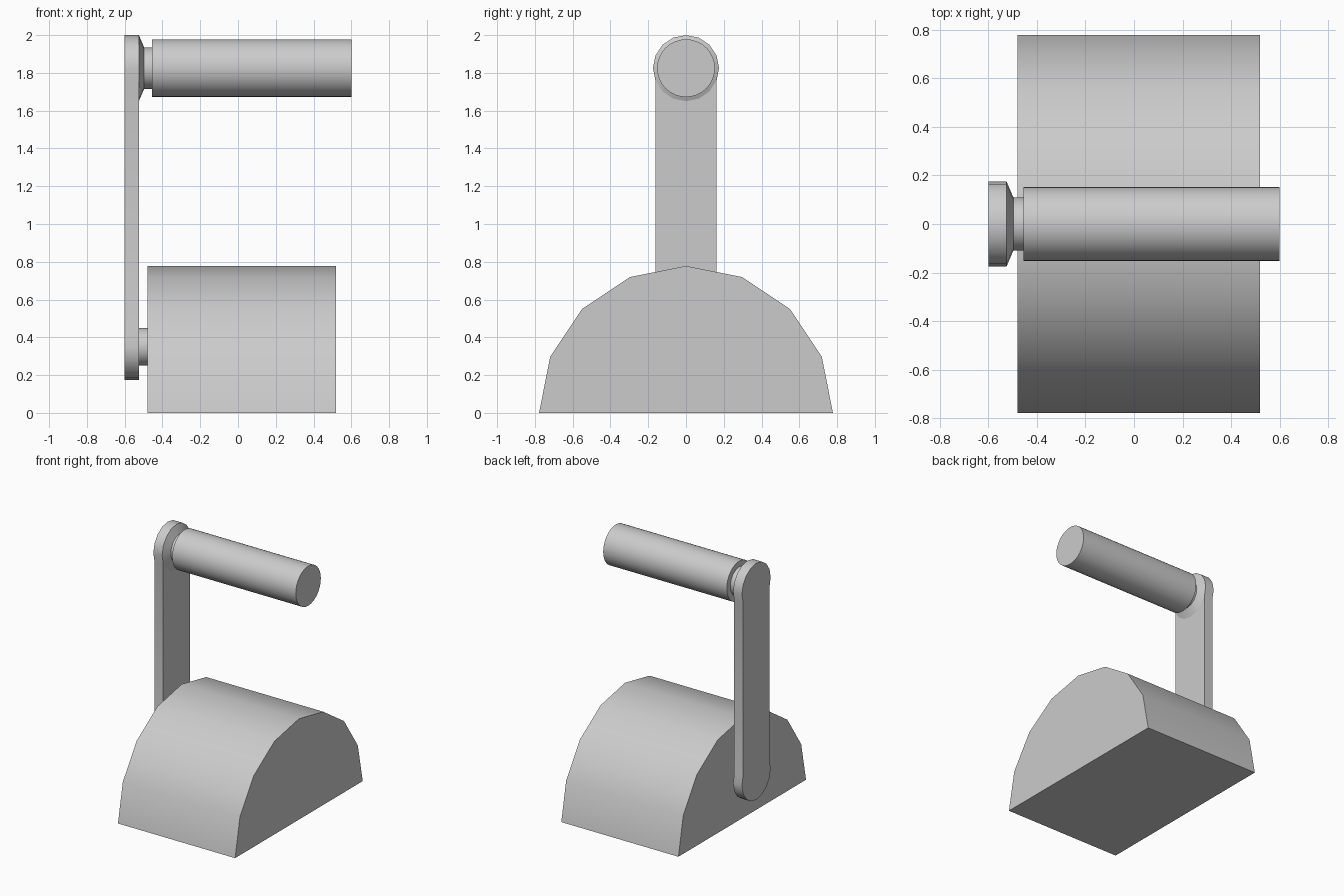
import bpy, bmesh
from math import sin, cos, radians

if "Cube" in bpy.data.objects:
    bpy.data.objects.remove(bpy.data.objects["Cube"])


def arc(r, cz, start, end, steps):
    """Points (y, z) on an arc, angles in degrees from +y."""
    return [(r * cos(radians(start + (end - start) * i / steps)),
             cz + r * sin(radians(start + (end - start) * i / steps)))
            for i in range(steps + 1)]


def ring(r, cz, sides):
    return arc(r, cz, 0, 360, sides)[:-1]


def loft(name, sections, angle=35):
    """Closed solid through (x, profile) sections along x."""
    bm = bmesh.new()
    loops = [[bm.verts.new((x, y, z)) for y, z in prof] for x, prof in sections]
    for a, b in zip(loops, loops[1:]):
        n = len(a)
        for i in range(n):
            j = (i + 1) % n
            bm.faces.new((a[i], a[j], b[j], b[i]))
    bm.faces.new(loops[0])
    bm.faces.new(loops[-1])
    bmesh.ops.recalc_face_normals(bm, faces=bm.faces)
    mesh = bpy.data.meshes.new(name)
    bm.to_mesh(mesh)
    bm.free()
    obj = bpy.data.objects.new(name, mesh)
    bpy.context.collection.objects.link(obj)
    bpy.ops.object.select_all(action='DESELECT')
    obj.select_set(True)
    bpy.context.view_layer.objects.active = obj
    bpy.ops.object.shade_smooth_by_angle(angle=radians(angle))
    return obj


TOP, LOW, R = 1.825, 0.35, 0.175   # pivot heights and arm end radius

# Half-round base block
base = arc(0.778, 0, 0, 180, 8)
loft("base", [(-0.48, base), (0.52, base)])

# Flat crank arm with rounded ends
arm = arc(R, TOP, -22.5, 202.5, 10) + arc(R, LOW, 157.5, 382.5, 10)
loft("crank_arm", [(-0.6, arm), (-0.525, arm)])

# Axle joining the arm to the base
axle = ring(0.1, LOW, 16)
loft("axle", [(-0.53, axle), (-0.475, axle)])

# Tapered collar and neck
neck = ring(0.11, TOP, 16)
loft("handle_collar", [(-0.525, ring(R, TOP, 16)), (-0.497, neck), (-0.45, neck)])

# Grip
grip = ring(0.153, TOP, 32)
loft("handle_grip", [(-0.455, grip), (0.6, grip)])
